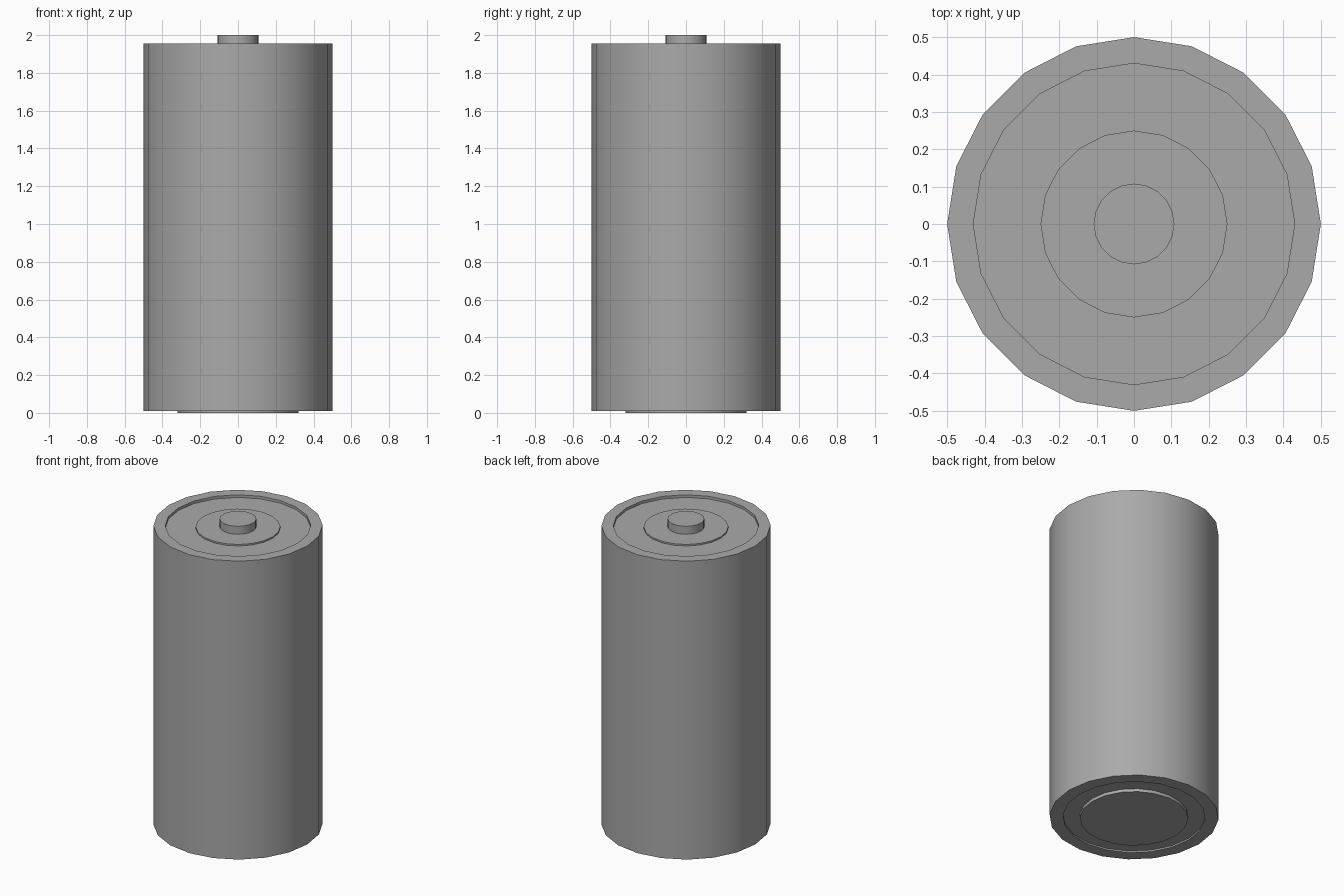
import bpy
import bmesh
from math import cos, sin, tau, radians

SIDES = 20

default_cube = bpy.data.objects.get("Cube")
if default_cube:
    bpy.data.objects.remove(default_cube, do_unlink=True)

# One plain grey for every part
GREY = (0.4, 0.4, 0.4, 1)
metal = bpy.data.materials.new("grey metal")
metal.use_nodes = True
metal.diffuse_color = GREY
metal.node_tree.nodes["Principled BSDF"].inputs["Base Color"].default_value = GREY


def lathe(name, profile):
    """Turn (radius, z) points, listed bottom to top, into a capped solid."""
    bm = bmesh.new()
    rings = [[bm.verts.new((r * cos(tau * i / SIDES), r * sin(tau * i / SIDES), z))
              for i in range(SIDES)] for r, z in profile]
    for low, high in zip(rings, rings[1:]):
        for i in range(SIDES):
            j = (i + 1) % SIDES
            bm.faces.new((low[i], low[j], high[j], high[i]))
    bm.faces.new(rings[0][::-1])
    bm.faces.new(rings[-1])
    bmesh.ops.recalc_face_normals(bm, faces=bm.faces)
    mesh = bpy.data.meshes.new(name)
    bm.to_mesh(mesh)
    bm.free()
    mesh.materials.append(metal)
    obj = bpy.data.objects.new(name, mesh)
    bpy.context.collection.objects.link(obj)
    bpy.ops.object.select_all(action="DESELECT")
    obj.select_set(True)
    bpy.context.view_layer.objects.active = obj
    bpy.ops.object.shade_smooth_by_angle(angle=radians(30))
    return obj


# Casing with a shallow recess at each end
lathe("casing", [(0.42, 0.02), (0.42, 0.01), (0.5, 0.01),
                 (0.5, 1.955), (0.43, 1.955), (0.43, 1.938)])

# Bottom contact standing just proud of the casing
lathe("bottom_contact", [(0.32, 0), (0.32, 0.02)])

# Top contact: a thin raised disc with a central button
lathe("top_contact", [(0.25, 1.938), (0.25, 1.948), (0.108, 1.948), (0.108, 2)])
